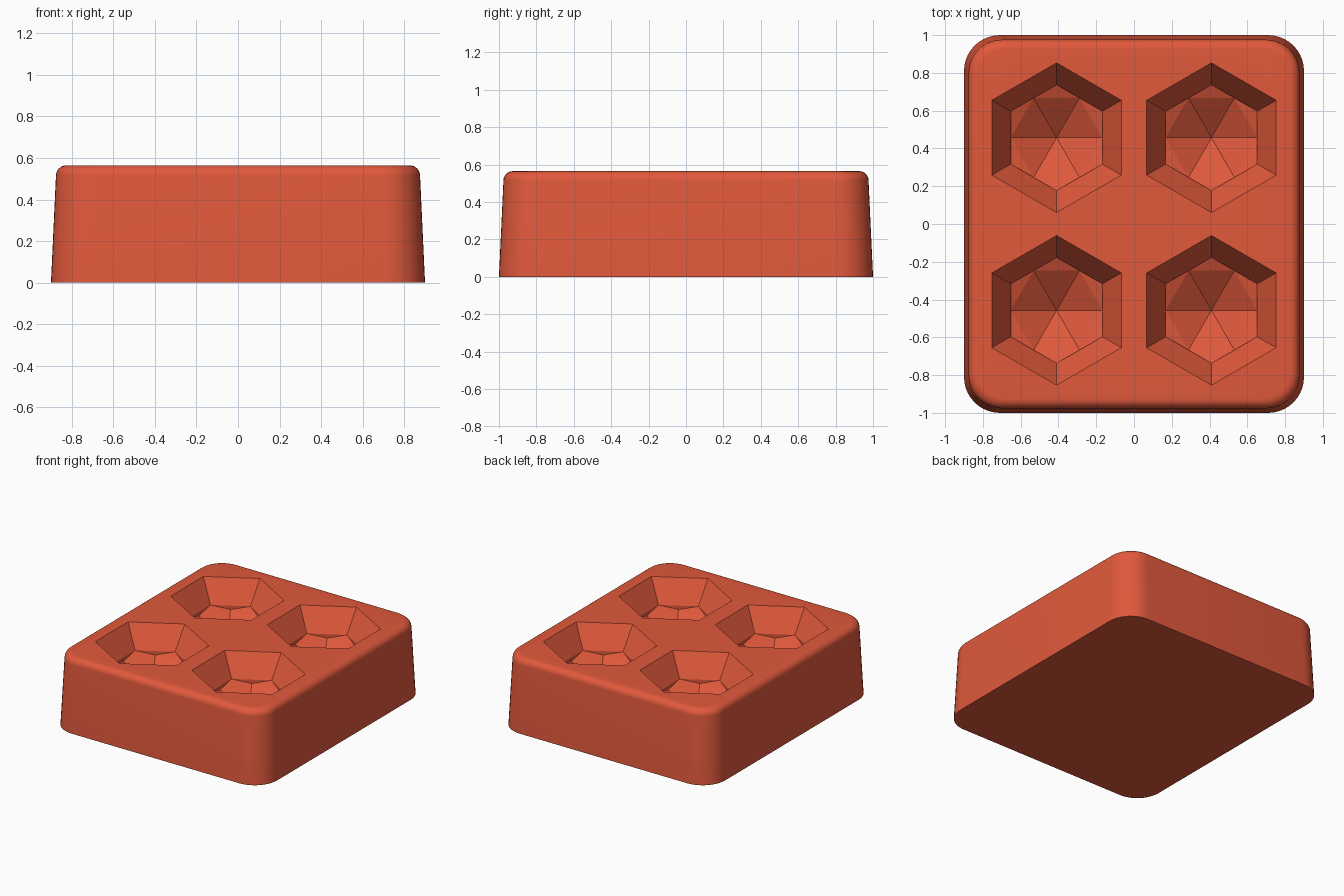
import bpy, bmesh, math

cube = bpy.data.objects.get("Cube")
if cube:
    bpy.data.objects.remove(cube, do_unlink=True)

HEIGHT = 0.565
HALF_X, HALF_Y, CORNER = 0.9, 1.0, 0.19

mat = bpy.data.materials.new("terracotta_red")
mat.use_nodes = True
colour = (0.75, 0.1, 0.045, 1)
mat.diffuse_color = colour
mat.node_tree.nodes["Principled BSDF"].inputs["Base Color"].default_value = colour

bm = bmesh.new()


def ring(points):
    return [bm.verts.new(p) for p in points]


def bridge(a, b):
    n = len(a)
    for i in range(n):
        bm.faces.new((a[i], a[(i + 1) % n], b[(i + 1) % n], b[i]))


def rounded_rect(inset, z, steps=10):
    r = CORNER - inset * 0.5
    points = []
    for q, (sx, sy) in enumerate([(1, 1), (-1, 1), (-1, -1), (1, -1)]):
        for i in range(steps + 1):
            a = math.pi / 2 * (q + i / steps)
            points.append((sx * (HALF_X - inset - r) + r * math.cos(a),
                           sy * (HALF_Y - inset - r) + r * math.sin(a), z))
    return points


def hexagon(cx, cy, radius, depth, turn):
    return [(cx + radius * math.cos(math.radians(turn + 60 * k)),
             cy + radius * math.sin(math.radians(turn + 60 * k)),
             HEIGHT - depth) for k in range(6)]


# Tapered body with a rounded top rim
rim, draft, bevel = 0.05, 0.024, 6
sections = [(0, 0)]
for i in range(bevel + 1):
    a = math.pi / 2 * i / bevel
    sections.append((draft + rim * (1 - math.cos(a)),
                     HEIGHT - rim + rim * math.sin(a)))
rings = [ring(rounded_rect(inset, z)) for inset, z in sections]
bm.faces.new(list(reversed(rings[0])))
for lower, upper in zip(rings, rings[1:]):
    bridge(lower, upper)

# Faceted gem cavities
openings = []
for cx in (-0.41, 0.41):
    for cy in (-0.457, 0.457):
        top = ring(hexagon(cx, cy, 0.396, 0, 30))
        low = ring(hexagon(cx, cy, 0.28, 0.17, 30))
        mid = ring(hexagon(cx, cy, 0.243, 0.2, 0))
        tip = bm.verts.new((cx, cy, HEIGHT - 0.36))
        openings.append(top)
        bridge(top, low)
        for k in range(6):
            n = (k + 1) % 6
            bm.faces.new((low[k], low[n], mid[n]))
            bm.faces.new((mid[k], low[k], mid[n]))
            bm.faces.new((mid[k], mid[n], tip))

# Flat top around the openings
border = []
for loop in [rings[-1]] + openings:
    for a, b in zip(loop, loop[1:] + loop[:1]):
        border.append(bm.edges.get((a, b)))
bmesh.ops.triangle_fill(bm, edges=border, use_beauty=True, normal=(0, 0, 1))
bmesh.ops.recalc_face_normals(bm, faces=bm.faces[:])

mesh = bpy.data.meshes.new("gem_mould")
bm.to_mesh(mesh)
bm.free()
mesh.materials.append(mat)
mould = bpy.data.objects.new("gem_mould", mesh)
bpy.context.collection.objects.link(mould)

# Smooth outer corners, crisp cavity facets
bpy.ops.object.select_all(action="DESELECT")
mould.select_set(True)
bpy.context.view_layer.objects.active = mould
bpy.ops.object.shade_smooth_by_angle(angle=math.radians(18))
for face in mesh.polygons:
    c = face.center
    if c.z < HEIGHT - 0.001 and abs(c.x) < 0.78 and abs(c.y) < 0.88:
        face.use_smooth = False
